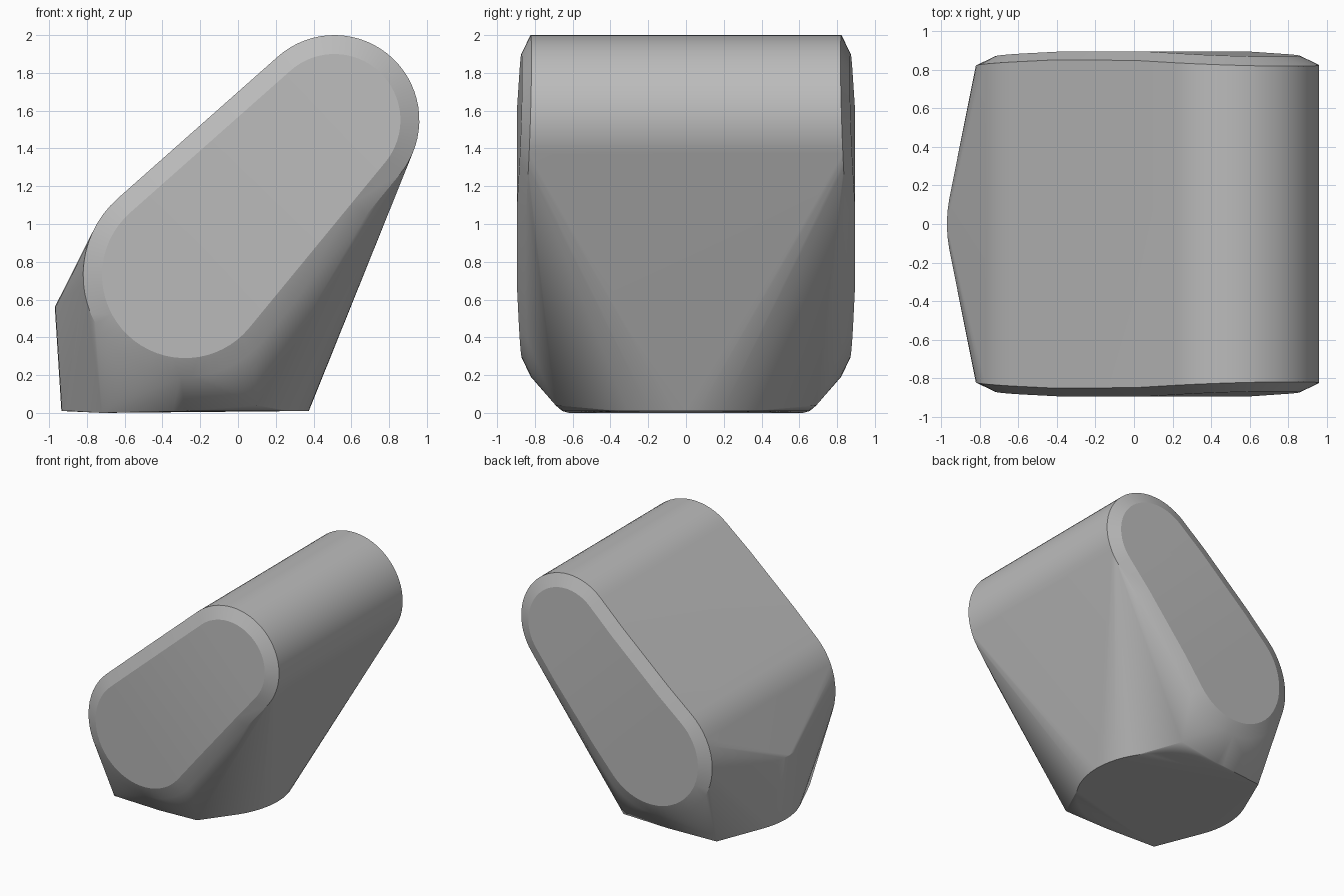
import bpy, bmesh
from math import sin, cos, pi, radians, acos, atan2
from mathutils import Vector

cube = bpy.data.objects.get("Cube")
if cube:
    bpy.data.objects.remove(cube, do_unlink=True)

grey = bpy.data.materials.new("plain grey")
grey.use_nodes = True
colour = (0.5, 0.5, 0.5, 1)
grey.diffuse_color = colour
grey.node_tree.nodes["Principled BSDF"].inputs["Base Color"].default_value = colour

# Slanted head: two unequal round ends joined by tangents
low, high = Vector((-0.28, 0.73)), Vector((0.51, 1.55))
axis = high - low
LOW_R, HIGH_R = 0.54, 0.45
tilt = atan2(axis.y, axis.x)
tangent = acos((LOW_R - HIGH_R) / axis.length)


def on_circle(centre, radius, angle):
    return centre + radius * Vector((cos(angle), sin(angle)))


def outline(inset, steps=32):
    """Outline of the tapered slot, with two extra points on each straight edge."""
    r0, r1 = LOW_R - inset, HIGH_R - inset
    points = []
    for i in range(steps + 1):
        f = i / steps
        points.append(on_circle(high, r1, tilt - tangent + 2 * tangent * f))
        points.append(on_circle(low, r0, tilt + tangent + 2 * (pi - tangent) * f))
    for side in (-1, 1):
        start = on_circle(low, r0, tilt + side * tangent)
        end = on_circle(high, r1, tilt + side * tangent)
        points += [start.lerp(end, f) for f in (0.25, 0.75)]
    return points


def half_width(point, widest):
    """The sides are flat in the middle and taper slightly to both ends."""
    along = (point - low).dot(axis) / axis.length_squared
    return widest - 0.05 * max(0, abs(along - 0.5) - 0.25)


bm = bmesh.new()
for inset, widest in ((0, 0.85), (0.1, 0.895)):
    for p in outline(inset):
        for side in (-1, 1):
            bm.verts.new((p.x, side * half_width(p, widest), p.y))

# Flared round foot
for radius, z in ((0.655, 0.01), (0.69, 0.56)):
    for i in range(64):
        a = 2 * pi * i / 64
        bm.verts.new((low.x + radius * cos(a), radius * sin(a), z))

# Pointed corners of the foot
for side in (-1, 1):
    bm.verts.new((0.1, side * 0.69, 0.04))
    bm.verts.new((-0.72, side * 0.62, 0))

# Stretch one skin over the head and foot
hull = bmesh.ops.convex_hull(bm, input=bm.verts)
inside = {g for g in hull["geom_interior"] + hull["geom_unused"]
          if isinstance(g, bmesh.types.BMVert)}
bmesh.ops.delete(bm, geom=list(inside), context="VERTS")
bmesh.ops.dissolve_limit(bm, angle_limit=radians(0.3), verts=bm.verts, edges=bm.edges)
bmesh.ops.recalc_face_normals(bm, faces=bm.faces)

mesh = bpy.data.meshes.new("slanted_block")
bm.to_mesh(mesh)
bm.free()
mesh.materials.append(grey)
block = bpy.data.objects.new("slanted_block", mesh)
bpy.context.collection.objects.link(block)
bpy.ops.object.select_all(action="DESELECT")
block.select_set(True)
bpy.context.view_layer.objects.active = block
bpy.ops.object.shade_smooth_by_angle(angle=radians(20))
